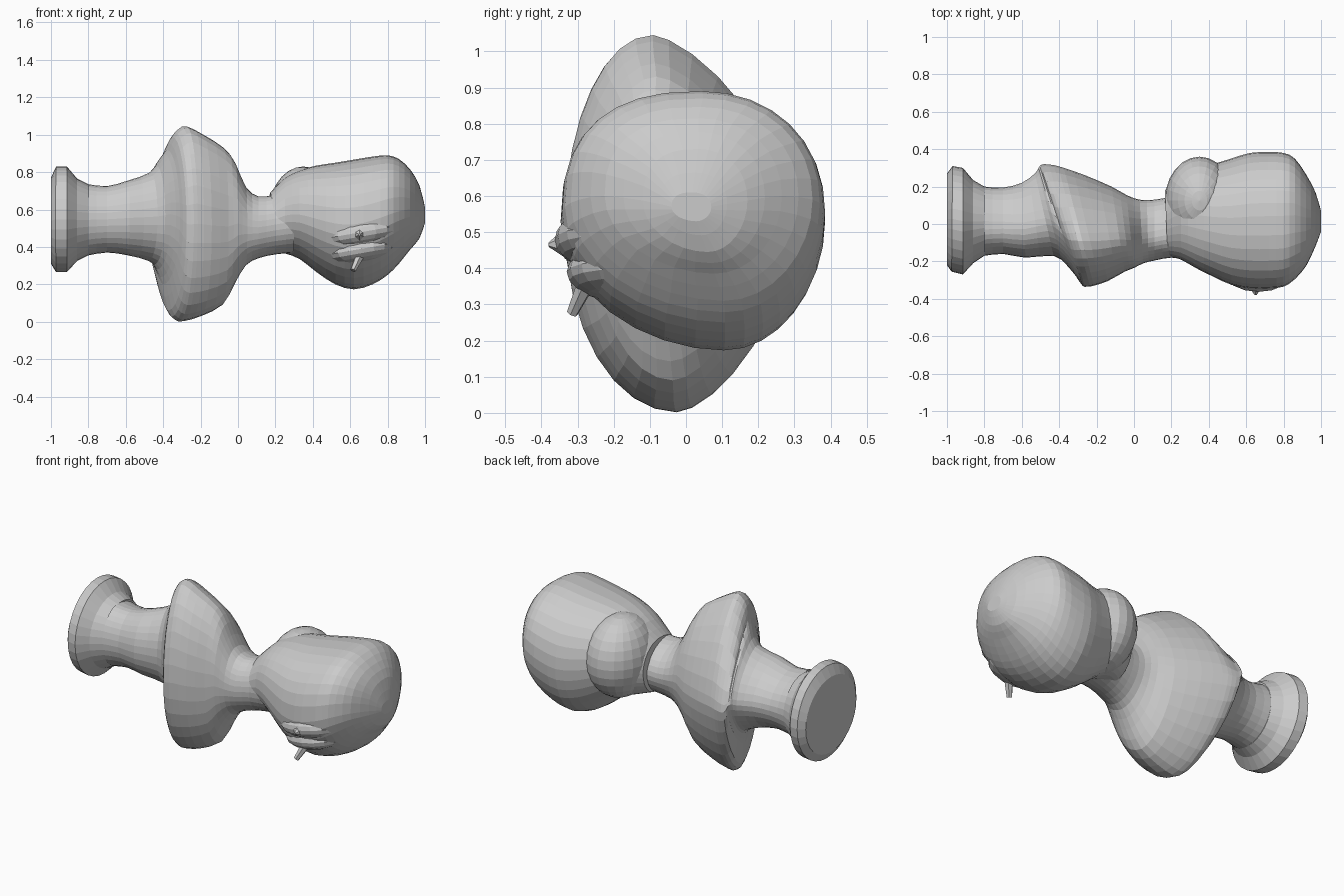
import bpy, bmesh, math
from mathutils import Vector, Matrix

if "Cube" in bpy.data.objects:
    bpy.data.objects.remove(bpy.data.objects["Cube"])

SIDES = 32


def add_object(name, bm):
    bmesh.ops.recalc_face_normals(bm, faces=bm.faces)
    mesh = bpy.data.meshes.new(name)
    bm.to_mesh(mesh)
    bm.free()
    obj = bpy.data.objects.new(name, mesh)
    bpy.context.collection.objects.link(obj)
    return obj


def refine(rows, steps=2):
    """Catmull-Rom interpolation between neighbouring sections."""
    out = []
    for i in range(len(rows) - 1):
        a, b, c, d = (rows[max(0, min(len(rows) - 1, i + k))] for k in (-1, 0, 1, 2))
        for s in range(steps):
            t = s / steps
            out.append([0.5 * (2 * q + (r - p) * t + (2 * p - 5 * q + 4 * r - w) * t * t
                               + (3 * q - p - 3 * r + w) * t ** 3)
                        for p, q, r, w in zip(a, b, c, d)])
    return out + [rows[-1]]


def loft(name, rows, mid, start, end):
    """Row: front x, front y, back x, back y, low z, high z.
    mid: where along front-to-back the low and high points sit.
    start, end: roundness of the quadrants front-low, front-high,
    back-low, back-high in the first and last section."""
    bm = bmesh.new()
    rings = []
    for i, (xf, yf, xb, yb, z0, z1) in enumerate(rows):
        ring = []
        zm = (z0 + z1) / 2
        t = i / (len(rows) - 1)
        for k in range(SIDES):
            a = 2 * math.pi * k / SIDES
            c, s = math.cos(a), math.sin(a)
            high, back = s >= 0, c >= 0
            q = 2 * back + high
            p = 2 / (start[q] * (1 - t) + end[q] * t)
            c = math.copysign(abs(c) ** p, c)
            s = math.copysign(abs(s) ** p, s)
            # Blend the crest position from the low one to the high one
            m = mid[0] + (mid[1] - mid[0]) * (s + 1) / 2
            f = m + c * ((1 - m) if back else m)
            ring.append(bm.verts.new((xf + (xb - xf) * f, yf + (yb - yf) * f,
                                      zm + s * (z1 - z0) / 2)))
        rings.append(ring)
    for r0, r1 in zip(rings, rings[1:]):
        for k in range(SIDES):
            j = (k + 1) % SIDES
            bm.faces.new((r0[k], r0[j], r1[j], r1[k]))
    bm.faces.new(rings[0])
    bm.faces.new(rings[-1])
    return add_object(name, bm)


def blob(name, centre, radii, rot=(0, 0, 0), u=20, v=12):
    bm = bmesh.new()
    bmesh.ops.create_uvsphere(bm, u_segments=u, v_segments=v, radius=1)
    bmesh.ops.scale(bm, verts=bm.verts, vec=radii)
    obj = add_object(name, bm)
    obj.location, obj.rotation_euler = centre, rot
    return obj


def spike(name, base, tip, r0, r1, sides=6):
    bm = bmesh.new()
    base, tip = Vector(base), Vector(tip)
    d = tip - base
    bmesh.ops.create_cone(bm, cap_ends=True, segments=sides, radius1=r0, radius2=r1,
                          depth=d.length)
    m = Matrix.Translation((base + tip) / 2) @ d.to_track_quat('Z', 'Y').to_matrix().to_4x4()
    bmesh.ops.transform(bm, matrix=m, verts=bm.verts)
    return add_object(name, bm)


even = (2, 2, 2, 2)
draped = (2, 2.1, 1.45, 1.25)   # shoulders pulled forward, narrow back

# Round foot of the bust, lying on its side
loft("foot", [
    (-1.0, -.22, -1.0, .27, .31, .77),
    (-.975, -.255, -.97, .31, .265, .83),
    (-.915, -.27, -.915, .30, .265, .83),
    (-.86, -.21, -.86, .235, .325, .765),
    (-.80, -.17, -.80, .20, .355, .735),
], (.5, .5), even, even)

# Stem flaring into the underside of the bust (slanted sections)
loft("stem", refine([
    (-.80, -.17, -.80, .20, .355, .735),
    (-.70, -.16, -.70, .195, .37, .725),
    (-.58, -.18, -.60, .22, .355, .755),
    (-.43, -.17, -.53, .27, .325, .80),
    (-.36, -.22, -.51, .30, .28, .87),
    (-.31, -.28, -.50, .315, .20, .92),
]), (.47, .38), even, draped)

# Shoulders and chest narrowing to the neck
loft("shoulders_and_neck", refine([
    (-.31, -.28, -.50, .315, .20, .92),
    (-.275, -.33, -.48, .32, .06, .99),
    (-.25, -.335, -.43, .315, .01, 1.03),
    (-.215, -.33, -.375, .30, .003, 1.045),
    (-.14, -.305, -.26, .26, .03, 1.0),
    (-.05, -.255, -.12, .20, .09, .93),
    (.00, -.235, -.04, .155, .20, .85),
    (.05, -.21, .03, .13, .30, .72),
    (.11, -.195, .11, .13, .34, .67),
    (.20, -.18, .20, .15, .36, .68),
    (.30, -.19, .30, .20, .37, .70),
]), (.48, .38), draped, even)

# Head, from jaw to crown
loft("head", refine([
    (.18, -.17, .165, .18, .38, .69),
    (.25, -.19, .25, .27, .365, .77),
    (.33, -.235, .33, .30, .335, .81),
    (.42, -.28, .42, .32, .265, .835),
    (.52, -.325, .52, .35, .20, .85),
    (.62, -.345, .62, .38, .173, .867),
    (.72, -.345, .72, .385, .20, .883),
    (.80, -.335, .80, .38, .25, .89),
    (.86, -.295, .86, .35, .31, .87),
    (.92, -.225, .92, .265, .385, .815),
    (.97, -.12, .97, .17, .445, .73),
    (1.0, -.04, 1.0, .07, .53, .61),
]), (.62, .53), (1.9, 2.3, 2, 2), (1.9, 2.6, 2, 2.1))

# Gathered hair at the nape, mostly sunk into the head
blob("nape_hair", (.35, .125, .585), (.185, .235, .245), u=24, v=14)

# Facial relief: brow ridge, nose tip, cheek and small peg
tilt = (0, math.radians(-10), 0)
blob("brow_ridge", (.665, -.25, .48), (.19, .113, .075), tilt, 16, 10)
spike("nose_tip", (.65, -.31, .47), (.65, -.38, .465), .06, .006)
blob("cheek", (.66, -.19, .39), (.18, .14, .075), tilt, 16, 10)
spike("peg", (.65, -.28, .35), (.615, -.315, .275), .025, .016)
